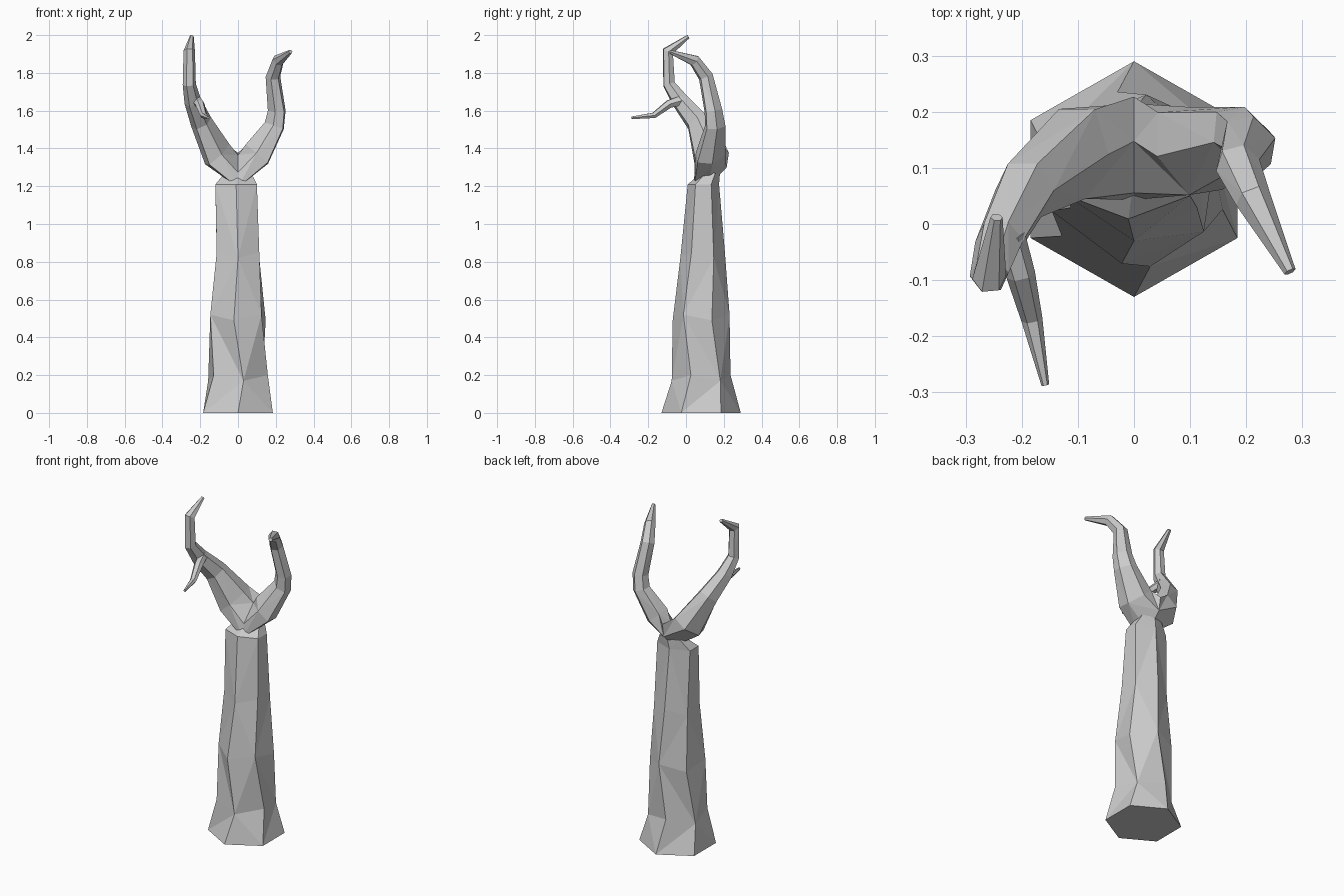
import bpy, bmesh
from math import sin, cos, pi, radians
from mathutils import Vector

if "Cube" in bpy.data.objects:
    bpy.data.objects.remove(bpy.data.objects["Cube"])


def loft(name, rings, cap_start=True):
    """Skin a list of equal-sided rings into one flat-shaded object."""
    bm = bmesh.new()
    vr = [[bm.verts.new(p) for p in ring] for ring in rings]
    n = len(vr[0])
    for k, (a, b) in enumerate(zip(vr, vr[1:])):
        for i in range(n):
            j = (i + 1) % n
            # alternate the diagonal for a chiselled look
            if (i + k) % 2:
                bm.faces.new((a[i], a[j], b[j]))
                bm.faces.new((a[i], b[j], b[i]))
            else:
                bm.faces.new((a[i], a[j], b[i]))
                bm.faces.new((a[j], b[j], b[i]))
    if cap_start:
        bm.faces.new(vr[0][::-1])
    bm.faces.new(vr[-1])
    bmesh.ops.recalc_face_normals(bm, faces=bm.faces)
    me = bpy.data.meshes.new(name)
    bm.to_mesh(me)
    bm.free()
    ob = bpy.data.objects.new(name, me)
    bpy.context.collection.objects.link(ob)
    return ob


def limb(name, path, tangent, u, cap_start=True, sides=6):
    """Tapered tube; path rows are x, y, z, radius along u, radius across."""
    pts = [Vector(p[:3]) for p in path]
    t, u = Vector(tangent).normalized(), Vector(u).normalized()
    rings = []
    for i, p in enumerate(path):
        if i:
            d = (pts[i] - pts[i - 1]).normalized()
            if i < len(pts) - 1:
                d = (d + (pts[i + 1] - pts[i]).normalized()).normalized()
            u = t.rotation_difference(d) @ u
            t = d
        v = t.cross(u)
        rings.append([pts[i] + u * p[3] * cos(2 * pi * k / sides)
                      + v * p[4] * sin(2 * pi * k / sides)
                      for k in range(sides)])
    return loft(name, rings, cap_start)


# Trunk: hexagonal rings as z, centre x, centre y, radius x, radius y, twist
trunk = [
    (0.00, 0.00, 0.080, 0.213, 0.210, 0),
    (0.17, 0.00, 0.080, 0.168, 0.158, 10),
    (0.49, 0.00, 0.080, 0.158, 0.152, -8),
    (0.82, 0.00, 0.088, 0.130, 0.118, 0),
    (1.21, -0.01, 0.092, 0.127, 0.083, 0),
    (1.27, 0.00, 0.130, 0.080, 0.050, 0),
]
rings = []
for z, cx, cy, rx, ry, tw in trunk:
    ring = []
    for i in range(6):
        a = radians(-90 + 60 * i + tw)
        dz = 0.03 * (i % 2) * (0.1 < z < 0.9)
        ring.append((cx + rx * cos(a), cy + ry * sin(a), z + dz))
    rings.append(ring)
loft("trunk", rings)

# Two main branches sharing the sloping saddle of the fork
saddle = (0, 0.135, 1.285, 0.13, 0.055)
slope = (0, 0.7, 0.7)
limb("left_branch", [
    saddle,
    (-0.11, 0.125, 1.37, 0.105, 0.075),
    (-0.195, 0.06, 1.54, 0.065, 0.055),
    (-0.24, -0.03, 1.65, 0.048, 0.044),
    (-0.258, -0.09, 1.74, 0.035, 0.035),
    (-0.258, -0.095, 1.915, 0.032, 0.030),
    (-0.245, 0.012, 1.992, 0.011, 0.011),
], (-1, 0, 0), slope, False)
limb("right_branch", [
    saddle,
    (0.10, 0.13, 1.37, 0.10, 0.07),
    (0.192, 0.155, 1.52, 0.065, 0.050),
    (0.205, 0.145, 1.60, 0.055, 0.045),
    (0.185, 0.105, 1.78, 0.040, 0.040),
    (0.212, 0.045, 1.865, 0.034, 0.032),
    (0.278, -0.085, 1.912, 0.011, 0.011),
], (1, 0, 0), slope, False)

# Small side twig on the left branch
limb("twig", [
    (-0.222, -0.02, 1.655, 0.028, 0.030),
    (-0.202, -0.09, 1.635, 0.026, 0.024),
    (-0.182, -0.17, 1.575, 0.019, 0.017),
    (-0.158, -0.287, 1.562, 0.007, 0.008),
], (0.2, -0.9, -0.3), (1, 0.2, 0))
